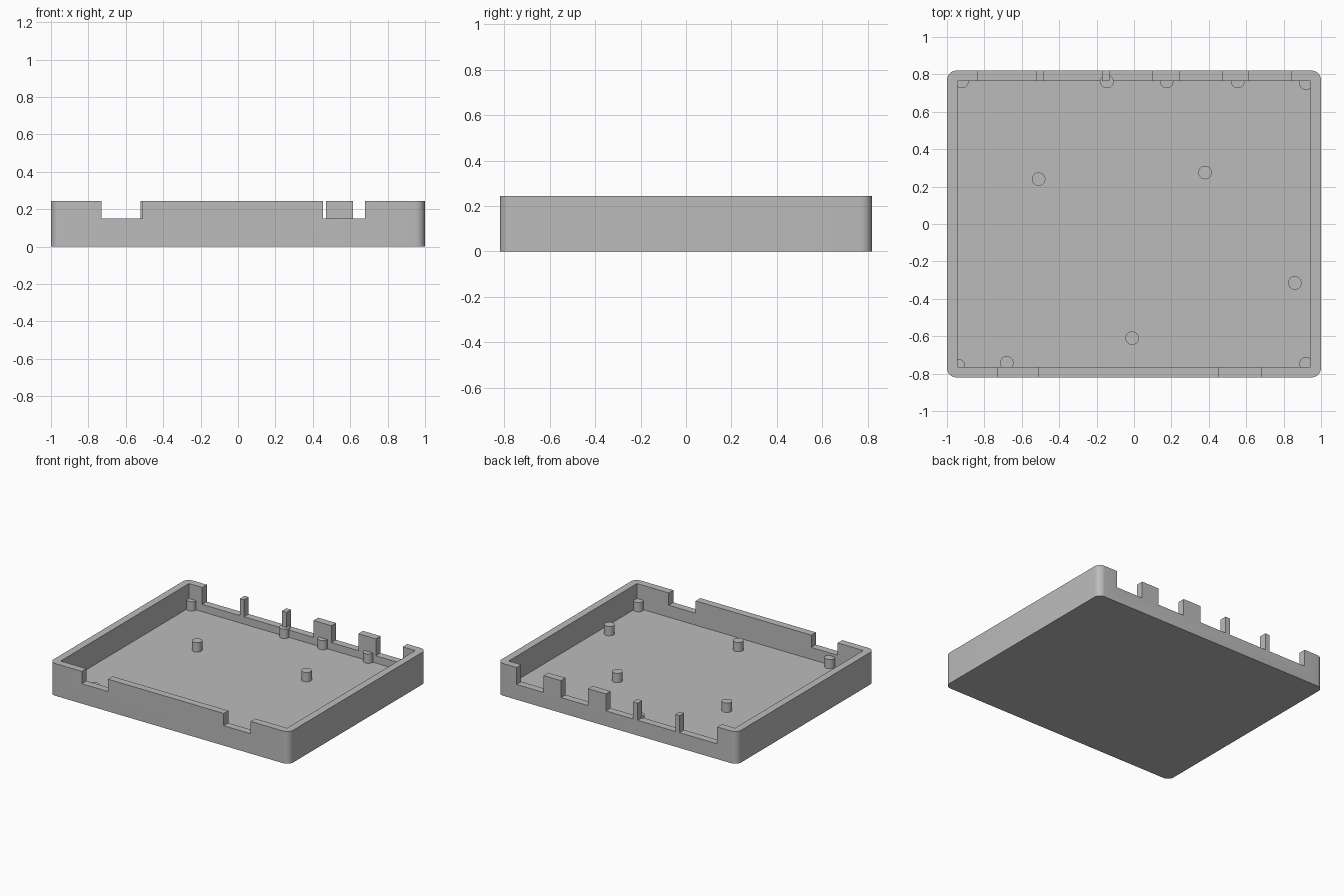
import bpy
import bmesh
from math import pi
from mathutils import Matrix, Vector

WIDTH, DEPTH, HEIGHT = 2.0, 1.64, 0.243
WALL, FLOOR, CORNER = 0.055, 0.06, 0.05
FRONT_SILL, BACK_SILL, POST_TOP, POST_RADIUS = 0.15, 0.115, 0.13, 0.036

cube = bpy.data.objects.get("Cube")
if cube:
    bpy.data.objects.remove(cube, do_unlink=True)

grey = bpy.data.materials.new("plain grey")
grey.use_nodes = True
colour = (0.5, 0.5, 0.5, 1)
grey.diffuse_color = colour
grey.node_tree.nodes["Principled BSDF"].inputs["Base Color"].default_value = colour


def finish(bm, name):
    mesh = bpy.data.meshes.new(name)
    bm.to_mesh(mesh)
    bm.free()
    mesh.materials.append(grey)
    obj = bpy.data.objects.new(name, mesh)
    bpy.context.collection.objects.link(obj)
    return obj


def box(name, low, high, corner=0):
    low, high = Vector(low), Vector(high)
    bm = bmesh.new()
    place = Matrix.Translation((low + high) / 2) @ Matrix.Diagonal((*(high - low), 1))
    bmesh.ops.create_cube(bm, size=1, matrix=place)
    if corner:
        upright = [e for e in bm.edges if abs(e.verts[0].co.z - e.verts[1].co.z) > 0.01]
        bmesh.ops.bevel(bm, geom=upright, offset=corner, segments=8,
                        profile=0.5, affect='EDGES')
    return finish(bm, name)


def select_only(obj):
    bpy.ops.object.select_all(action='DESELECT')
    obj.select_set(True)
    bpy.context.view_layer.objects.active = obj


def cut(target, cutter):
    mod = target.modifiers.new("cut", 'BOOLEAN')
    mod.operation = 'DIFFERENCE'
    mod.solver = 'EXACT'
    mod.object = cutter
    select_only(target)
    bpy.ops.object.modifier_apply(modifier=mod.name)
    bpy.data.objects.remove(cutter, do_unlink=True)


# Open tray with rounded upright corners
hx, hy = WIDTH / 2, DEPTH / 2
tray = box("tray", (-hx, -hy, 0), (hx, hy, HEIGHT), CORNER)
cut(tray, box("cavity_cutter", (WALL - hx, WALL - hy, FLOOR),
              (hx - WALL, hy - WALL, HEIGHT + 0.1)))

# Notches in the front wall, and the gaps between the teeth of the back wall
front_gaps = [(-0.73, -0.51), (0.455, 0.68)]
back_gaps = [(-0.835, -0.52), (-0.485, -0.17), (-0.13, 0.095),
             (0.245, 0.47), (0.615, 0.84)]
for gaps, side, sill in ((front_gaps, -1, FRONT_SILL), (back_gaps, 1, BACK_SILL)):
    for left, right in gaps:
        ys = sorted((side * (hy - WALL - 0.02), side * (hy + 0.1)))
        cut(tray, box("notch_cutter", (left, ys[0], sill), (right, ys[1], HEIGHT + 0.1)))

# Round support posts on the floor, some merging into the walls
posts = [(-0.92, 0.762), (-0.145, 0.762), (0.175, 0.762), (0.555, 0.762),
         (0.92, 0.752), (-0.51, 0.24), (0.38, 0.275), (0.86, -0.315),
         (-0.01, -0.61), (-0.68, -0.743), (-0.94, -0.757), (0.92, -0.747)]
bottom = FLOOR - 0.02
smooth = [tray]
for x, y in posts:
    bm = bmesh.new()
    bmesh.ops.create_cone(bm, cap_ends=True, segments=32, radius1=POST_RADIUS,
                          radius2=POST_RADIUS, depth=POST_TOP - bottom,
                          matrix=Matrix.Translation((x, y, (POST_TOP + bottom) / 2)))
    smooth.append(finish(bm, "support_post"))

for obj in smooth:
    select_only(obj)
    bpy.ops.object.shade_smooth_by_angle(angle=pi / 6)
